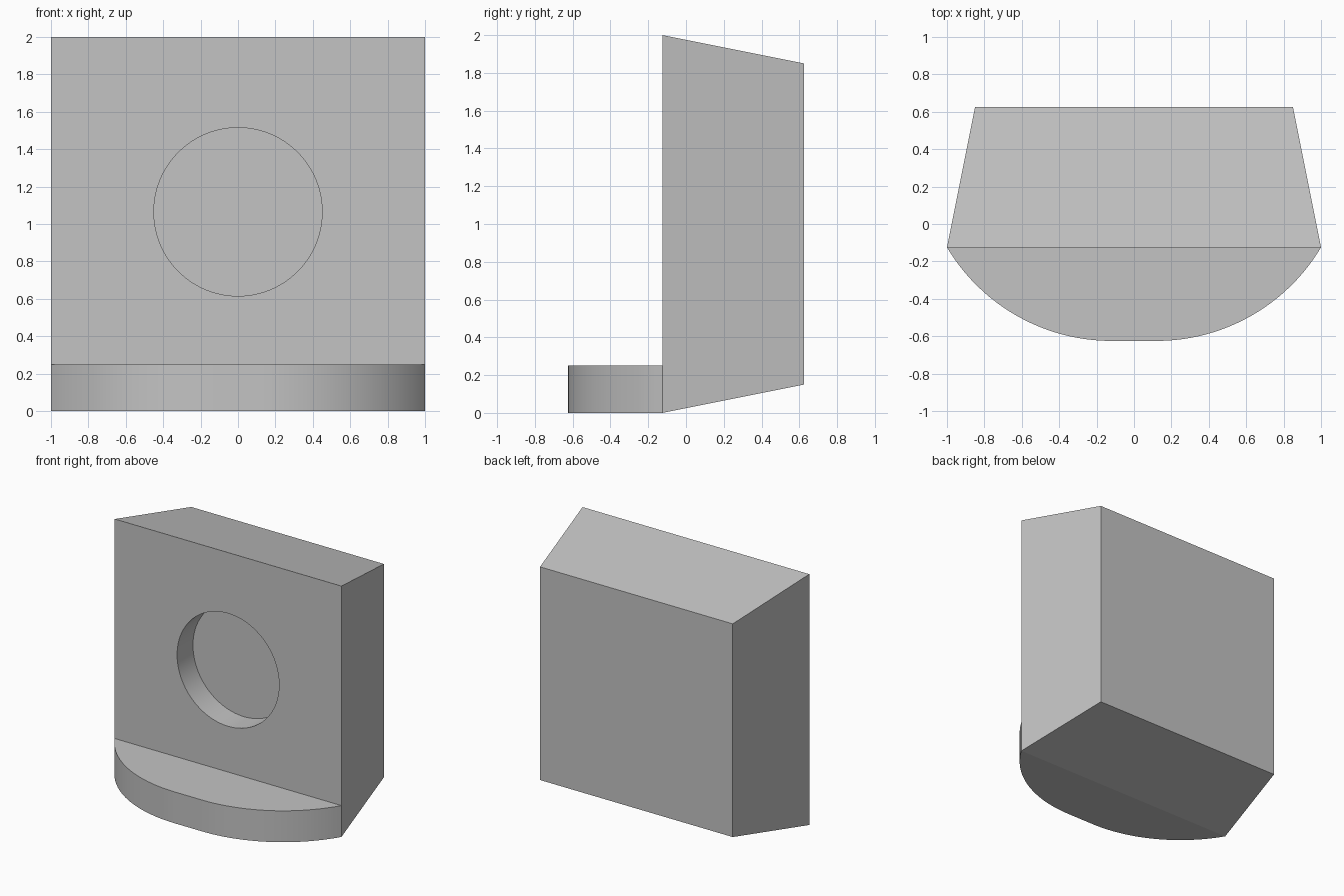
import bpy, bmesh, math
from mathutils import Matrix, Vector

cube = bpy.data.objects.get("Cube")
if cube:
    bpy.data.objects.remove(cube, do_unlink=True)

FRONT, BACK, LIP_FRONT = -0.125, 0.625, -0.625

grey = bpy.data.materials.new("light_grey")
grey.use_nodes = True
colour = (0.55, 0.55, 0.55, 1)
grey.diffuse_color = colour
grey.node_tree.nodes["Principled BSDF"].inputs["Base Color"].default_value = colour


def make_object(name, bm):
    bmesh.ops.recalc_face_normals(bm, faces=bm.faces[:])
    mesh = bpy.data.meshes.new(name)
    bm.to_mesh(mesh)
    bm.free()
    mesh.materials.append(grey)
    obj = bpy.data.objects.new(name, mesh)
    bpy.context.collection.objects.link(obj)
    return obj


def activate(obj):
    bpy.ops.object.select_all(action='DESELECT')
    obj.select_set(True)
    bpy.context.view_layer.objects.active = obj


def extrude_profile(name, points, offset):
    bm = bmesh.new()
    face = bm.faces.new([bm.verts.new(p) for p in points])
    result = bmesh.ops.extrude_face_region(bm, geom=[face], use_keep_orig=True)
    verts = [g for g in result["geom"] if isinstance(g, bmesh.types.BMVert)]
    bmesh.ops.translate(bm, verts=verts, vec=offset)
    return make_object(name, bm)


# Block that narrows on all four sides toward the back
bm = bmesh.new()
bmesh.ops.create_cube(bm, size=2)
for v in bm.verts:
    rear = v.co.y > 0
    scale = 0.85 if rear else 1
    v.co = Vector((v.co.x * scale, BACK if rear else FRONT, 1 + v.co.z * scale))
block = make_object("block", bm)

# Round recess in the front
bm = bmesh.new()
bmesh.ops.create_cone(bm, cap_ends=True, segments=96, radius1=0.45, radius2=0.45, depth=0.4,
                      matrix=Matrix.Translation((0, FRONT, 1.065)) @ Matrix.Rotation(math.pi / 2, 4, 'X'))
cutter = make_object("recess_cutter", bm)
cutter.hide_render = True
cut = block.modifiers.new("recess", 'BOOLEAN')
cut.operation, cut.object, cut.solver = 'DIFFERENCE', cutter, 'EXACT'
activate(block)
bpy.ops.object.modifier_apply(modifier=cut.name)
bpy.data.objects.remove(cutter, do_unlink=True)

# Low front ledge: two arcs joined by a short straight edge
flat = 0.12
rise = FRONT - LIP_FRONT
radius = ((1 - flat) ** 2 + rise ** 2) / (2 * rise)
sweep = math.asin((1 - flat) / radius)
STEPS = 24
arc = [(flat + radius * math.sin(sweep * i / STEPS),
        LIP_FRONT + radius * (1 - math.cos(sweep * i / STEPS)), 0) for i in range(STEPS + 1)]
outline = [(-x, y, z) for x, y, z in reversed(arc)] + arc
ledge = extrude_profile("front_ledge", outline, (0, 0, 0.25))

for obj in (block, ledge):
    activate(obj)
    bpy.ops.object.shade_smooth_by_angle()
